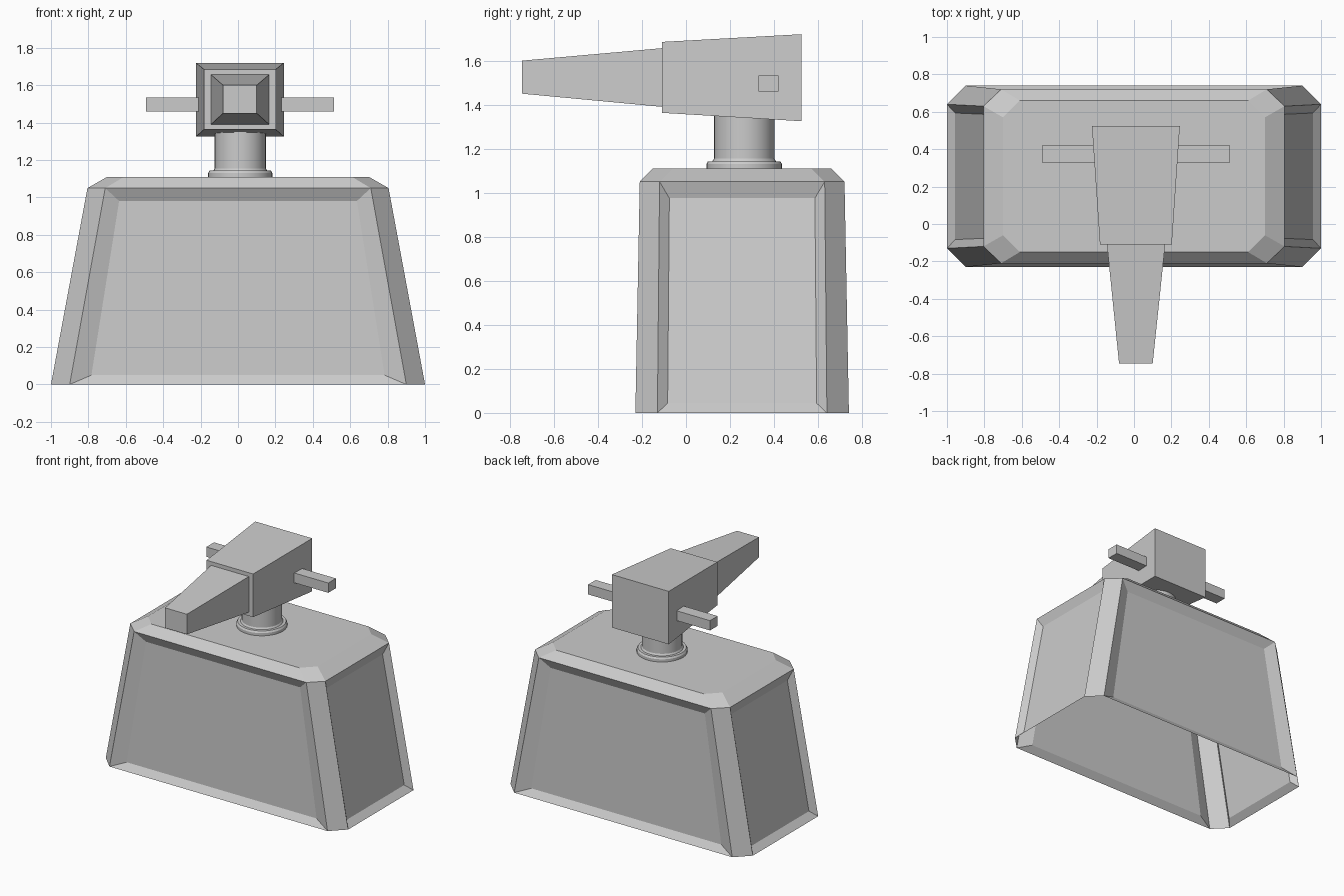
import bpy, bmesh
from mathutils import Vector

if "Cube" in bpy.data.objects:
    bpy.data.objects.remove(bpy.data.objects["Cube"])


def finish(name, bm):
    bmesh.ops.recalc_face_normals(bm, faces=bm.faces)
    mesh = bpy.data.meshes.new(name)
    bm.to_mesh(mesh)
    bm.free()
    obj = bpy.data.objects.new(name, mesh)
    bpy.context.collection.objects.link(obj)
    return obj


def octagon(bm, x, y0, y1, cx, cy, z):
    pts = [(-x + cx, y0), (x - cx, y0), (x, y0 + cy), (x, y1 - cy),
           (x - cx, y1), (-x + cx, y1), (-x, y1 - cy), (-x, y0 + cy)]
    return [bm.verts.new((px, py, z)) for px, py in pts]


def recessed_panel(bm, quad, u, v0, v1, depth):
    """Fill a quad (bottom pair, top pair) with a sunken panel and sloped border."""
    a, b, c, d = [q.co for q in quad]
    inward = -(b - a).cross(d - a).normalized() * depth

    def at(s, t):
        return bm.verts.new(a.lerp(b, s).lerp(d.lerp(c, s), t) + inward)

    inner = [at(u, v0), at(1 - u, v0), at(1 - u, v1), at(u, v1)]
    bm.faces.new(inner)
    for i in range(4):
        j = (i + 1) % 4
        bm.faces.new((quad[i], quad[j], inner[j], inner[i]))


def tapered_block(name, front, back):
    """Each end is (y, x0, x1, z0, z1)."""
    bm = bmesh.new()
    ends = []
    for y, x0, x1, z0, z1 in (front, back):
        ends.append([bm.verts.new((x, y, z))
                     for x, z in ((x0, z0), (x1, z0), (x1, z1), (x0, z1))])
        bm.faces.new(ends[-1])
    for i in range(4):
        j = (i + 1) % 4
        bm.faces.new((ends[0][i], ends[0][j], ends[1][j], ends[1][i]))
    return finish(name, bm)


def lathe(name, profile, centre, sides=32):
    bm = bmesh.new()
    axis = Vector((centre[0], centre[1], 0))
    verts = [bm.verts.new(axis + Vector((r, 0, z))) for r, z in profile]
    edges = [bm.edges.new(p) for p in zip(verts, verts[1:])]
    bmesh.ops.spin(bm, geom=verts + edges, cent=axis, axis=(0, 0, 1),
                   angle=6.283185307, steps=sides, use_merge=True)
    bmesh.ops.remove_doubles(bm, verts=bm.verts, dist=0.0005)
    obj = finish(name, bm)
    bpy.ops.object.select_all(action='DESELECT')
    obj.select_set(True)
    bpy.context.view_layer.objects.active = obj
    bpy.ops.object.shade_smooth_by_angle()
    return obj


# Container body: open-bottomed tapered shell with chamfers and sunken panels
bm = bmesh.new()
base = octagon(bm, 1.0, -0.23, 0.74, 0.10, 0.10, 0.0)
shoulder = octagon(bm, 0.805, -0.21, 0.72, 0.095, 0.09, 1.05)
lid = octagon(bm, 0.70, -0.15, 0.66, 0.09, 0.09, 1.11)
for i in range(8):
    j = (i + 1) % 8
    side = (base[i], base[j], shoulder[j], shoulder[i])
    if i % 2 == 0:
        recessed_panel(bm, side, 0.06, 0.048, 0.935, 0.035)
    else:
        bm.faces.new(side)
    bm.faces.new((shoulder[i], shoulder[j], lid[j], lid[i]))
bm.faces.new(lid)
finish("container_body", bm)

# Neck and its collar
CENTRE = (0.012, 0.264)
lathe("neck_collar", [(0.172, 1.105), (0.172, 1.13), (0.164, 1.143), (0.136, 1.143)], CENTRE)
lathe("neck", [(0.145, 1.142), (0.137, 1.155), (0.137, 1.35)], CENTRE)

# Head and spout
tapered_block("head", (-0.11, -0.182, 0.202, 1.363, 1.685), (0.525, -0.225, 0.245, 1.325, 1.72))
tapered_block("spout", (-0.745, -0.08, 0.10, 1.45, 1.60), (-0.105, -0.145, 0.167, 1.39, 1.657))

# Side handles
for label, x0, x1 in (("left", -0.492, -0.19), ("right", 0.21, 0.514)):
    tapered_block(label + "_handle", (0.33, x0, x1, 1.46, 1.533), (0.42, x0, x1, 1.46, 1.533))
